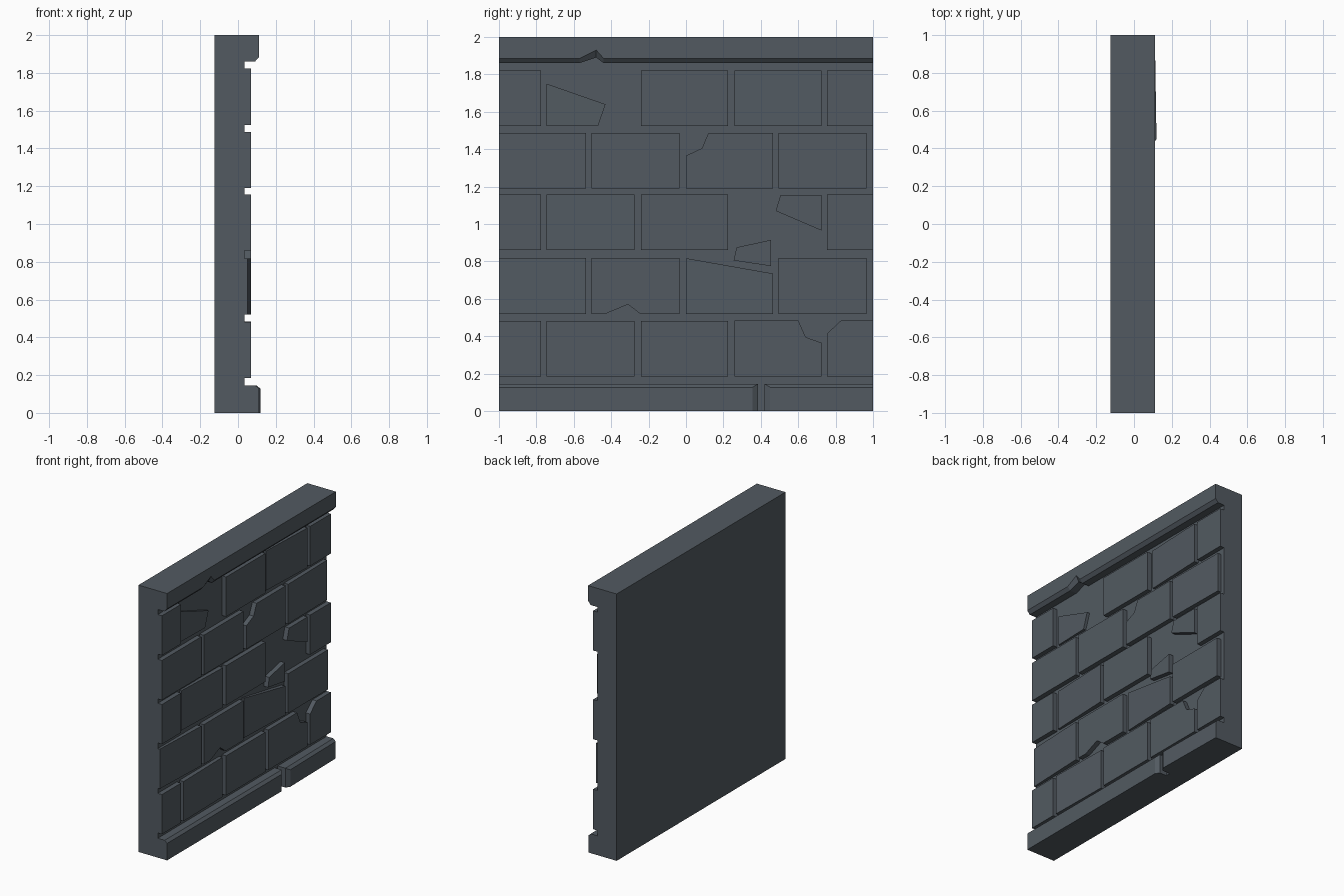
import bpy, bmesh

old = bpy.data.objects.get("Cube")
if old:
    bpy.data.objects.remove(old)

COLOR = (0.085, 0.102, 0.12, 1)
stone = bpy.data.materials.new("slate_grey_stone")
stone.use_nodes = True
stone.diffuse_color = COLOR
bsdf = stone.node_tree.nodes["Principled BSDF"]
bsdf.inputs["Base Color"].default_value = COLOR
bsdf.inputs["Roughness"].default_value = 0.9


def loft(name, layers, slope=0):
    """Join matching (y, z) outlines stacked along x; slope leans the front layers across y."""
    bm = bmesh.new()
    rings = []
    mid = sum(p[0] for p in layers[0][1]) / len(layers[0][1])
    for i, (x, outline) in enumerate(layers):
        rings.append([bm.verts.new((x + (slope * (y - mid) if i else 0), y, z))
                      for y, z in outline])
    n = len(rings[0])
    bm.faces.new(rings[0][::-1])
    bm.faces.new(rings[-1])
    for a, b in zip(rings, rings[1:]):
        for i in range(n):
            j = (i + 1) % n
            bm.faces.new((a[i], a[j], b[j], b[i]))
    bmesh.ops.recalc_face_normals(bm, faces=bm.faces)
    mesh = bpy.data.meshes.new(name)
    bm.to_mesh(mesh)
    bm.free()
    mesh.materials.append(stone)
    obj = bpy.data.objects.new(name, mesh)
    bpy.context.collection.objects.link(obj)
    return obj


def rect(y0, y1, z0, z1):
    return [(y0, z0), (y1, z0), (y1, z1), (y0, z1)]


BACK, WALL, BRICK = -0.125, 0.035, 0.07
INNER = 0.02


def brick(name, outline, front=BRICK, slope=0):
    loft(name, [(INNER, outline), (front, outline)], slope)


# Backing slab
loft("wall_slab", [(BACK, rect(-1, 1, 0, 2)), (WALL, rect(-1, 1, 0, 2))])


# Top coping with a chamfered, chipped lower edge
def coping(edge, peak):
    return [(-1, 2), (-1, edge), (-0.57, edge), (-0.48, peak),
            (-0.44, edge), (1, edge), (1, 2)]


loft("top_coping", [(INNER, coping(1.86, 1.89)), (0.09, coping(1.86, 1.89)),
                    (0.112, coping(1.885, 1.93))])


# Base course in two chamfered lengths with a gap
def base(name, back, front, depth, slope=0):
    loft(name, [(INNER, rect(*back, 0, 0.145)), (depth - 0.02, rect(*back, 0, 0.145)),
                (depth, rect(*front, 0, 0.127))], slope)


base("base_course_long", (-1, 0.385), (-1, 0.355), 0.112)
base("base_course_short", (0.42, 1), (0.45, 1), 0.115, -0.016)

# Whole bricks: each row has a height and spans as (start, end, slope)
ODD_FIRST, ODD_LAST = (-1, -0.775, 0), (0.755, 1, 0)
EVEN_FIRST, EVEN_LAST = (-1, -0.535, 0), (0.495, 0.965, 0)
rows = [
    (0.185, [ODD_FIRST, (-0.745, -0.275, -0.015), (-0.24, 0.225, 0)]),
    (0.52, [(-1, -0.535, 0.04), EVEN_LAST]),
    (0.86, [ODD_FIRST, (-0.745, -0.275, 0.04), (-0.24, 0.225, 0), ODD_LAST]),
    (1.19, [EVEN_FIRST, (-0.505, -0.035, 0), (0.495, 0.965, -0.015)]),
    (1.525, [ODD_FIRST, (-0.24, 0.225, 0), (0.26, 0.725, 0.04), ODD_LAST]),
]
for r, (z, spans) in enumerate(rows, 1):
    for c, (a, b, slope) in enumerate(spans, 1):
        front = BRICK - abs(slope) * (b - a) / 2
        brick(f"brick_row{r}_{c}", rect(a, b, z, z + 0.297), front, slope)

# Cracked bricks and loose fragments
brick("corner_cracked_brick", [(0.26, 0.185), (0.725, 0.185), (0.725, 0.365),
                               (0.64, 0.395), (0.6, 0.485), (0.26, 0.485)])
brick("clipped_end_brick", [(0.755, 0.185), (1, 0.185), (1, 0.485),
                            (0.83, 0.485), (0.755, 0.415)])
brick("notched_brick", [(-0.505, 0.52), (-0.43, 0.52), (-0.31, 0.57), (-0.245, 0.52),
                        (-0.035, 0.52), (-0.035, 0.817), (-0.505, 0.817)])
brick("slanted_brick", [(0, 0.52), (0.465, 0.52), (0.465, 0.735), (0, 0.817)], 0.06, 0.04)
brick("small_fragment", [(0.255, 0.805), (0.455, 0.775), (0.455, 0.915), (0.27, 0.875)])
brick("wedge_fragment", [(0.48, 1.07), (0.725, 0.965), (0.725, 1.155), (0.505, 1.155)])
brick("chipped_brick", [(0, 1.19), (0.465, 1.19), (0.465, 1.487), (0.12, 1.487),
                        (0.085, 1.405), (0, 1.365)])
brick("sunken_fragment", [(-0.745, 1.525), (-0.47, 1.525), (-0.43, 1.64),
                          (-0.745, 1.75)], 0.052, 0.03)
